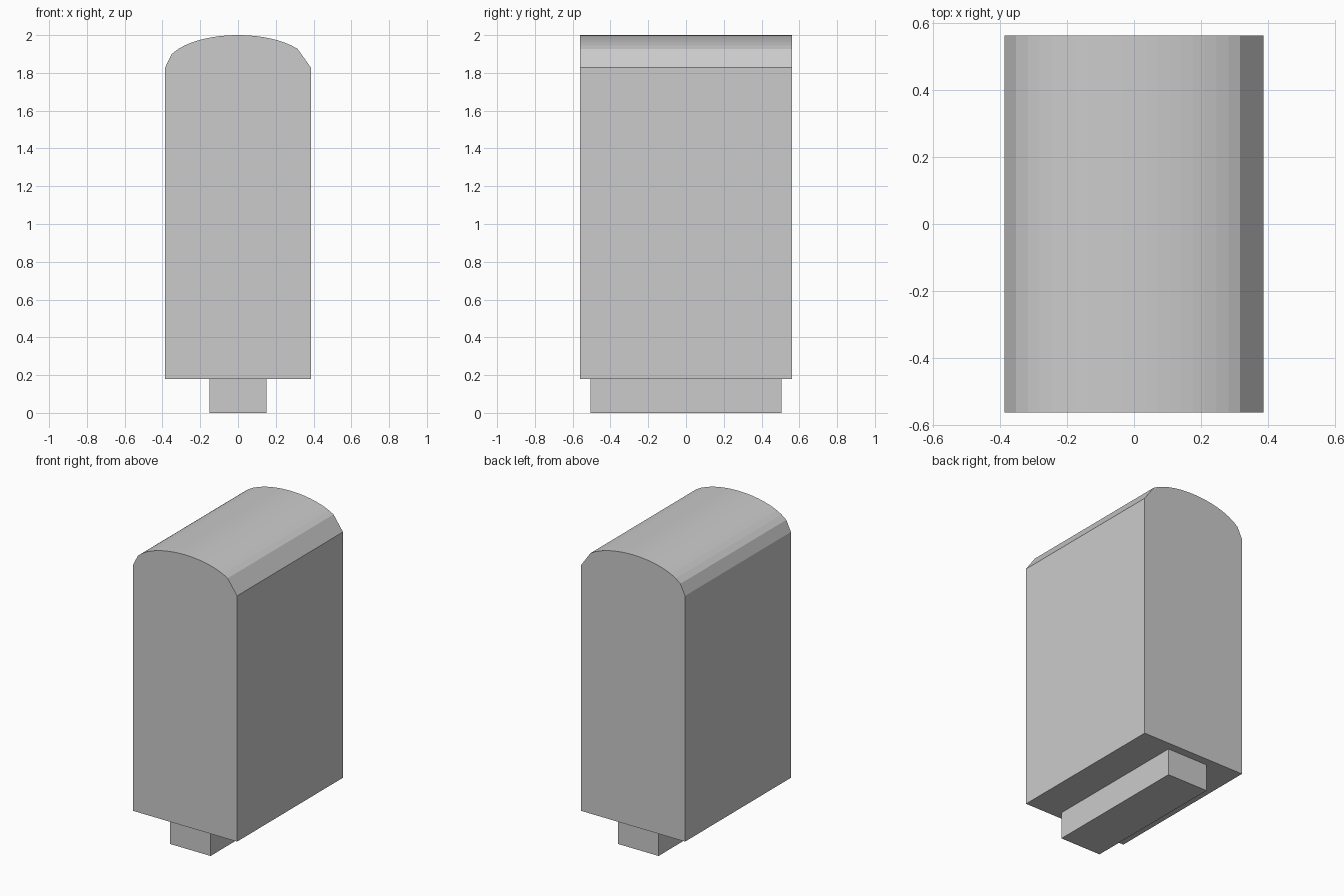
import bpy, bmesh, math

if "Cube" in bpy.data.objects:
    bpy.data.objects.remove(bpy.data.objects["Cube"])

HALF_W, HALF_D = 0.386, 0.561
BASE_Z, SPRING_Z, TOP_Z = 0.18, 1.828, 2.0


def extrude_profile(name, profile, half_depth):
    """Extrude an x-z outline along y into a closed solid."""
    bm = bmesh.new()
    face = bm.faces.new([bm.verts.new((x, -half_depth, z)) for x, z in profile])
    out = bmesh.ops.extrude_face_region(bm, geom=[face])
    moved = [v for v in out["geom"] if isinstance(v, bmesh.types.BMVert)]
    bmesh.ops.translate(bm, verts=moved, vec=(0, 2 * half_depth, 0))
    bmesh.ops.recalc_face_normals(bm, faces=bm.faces)
    mesh = bpy.data.meshes.new(name)
    bm.to_mesh(mesh)
    bm.free()
    obj = bpy.data.objects.new(name, mesh)
    bpy.context.collection.objects.link(obj)
    return obj


# Arched body: evenly stepped elliptical crown, with a wider last facet on the right
STEPS = 22
crown = []
for i in range(STEPS + 1):
    if i == STEPS - 1:
        continue
    t = 2 * i / STEPS - 1
    rise = math.sqrt(max(0.0, 1 - t * t))
    crown.append((HALF_W * t, SPRING_Z + (TOP_Z - SPRING_Z) * rise))
extrude_profile("arched_body", [(HALF_W, BASE_Z), (-HALF_W, BASE_Z)] + crown, HALF_D)

# Narrow foot under the body
foot_w = 0.151
extrude_profile("foot", [(-foot_w, 0), (foot_w, 0), (foot_w, BASE_Z), (-foot_w, BASE_Z)], 0.506)
